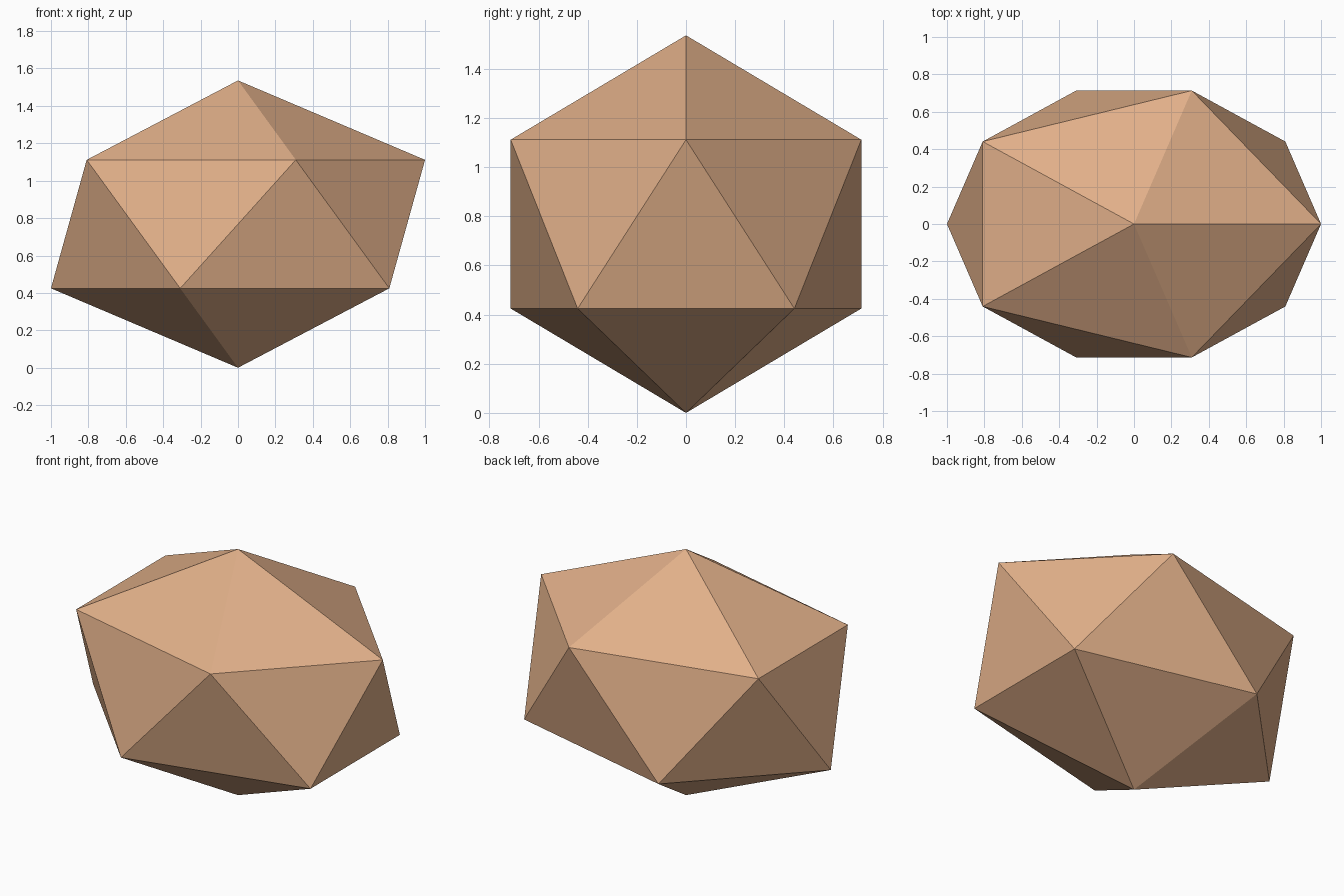
import bpy
import math

cube = bpy.data.objects.get("Cube")
if cube:
    bpy.data.objects.remove(cube, do_unlink=True)

# Warm tan material
tan = bpy.data.materials.new("warm_tan")
tan.use_nodes = True
color = (0.75, 0.43, 0.25, 1)
tan.diffuse_color = color
tan.node_tree.nodes["Principled BSDF"].inputs["Base Color"].default_value = color

# Faceted stone: a twenty-sided solid stretched along x
half_height = 0.768
ring = 2 / math.sqrt(5)  # radius of the vertex rings on the unit solid
bpy.ops.mesh.primitive_ico_sphere_add(subdivisions=1, radius=1, location=(0, 0, half_height))
stone = bpy.context.object
stone.name = "faceted_stone"
stone.scale = (1 / ring, 0.75 / ring, half_height)
bpy.ops.object.transform_apply(location=False, rotation=False, scale=True)
bpy.ops.object.shade_flat()
stone.data.materials.append(tan)
